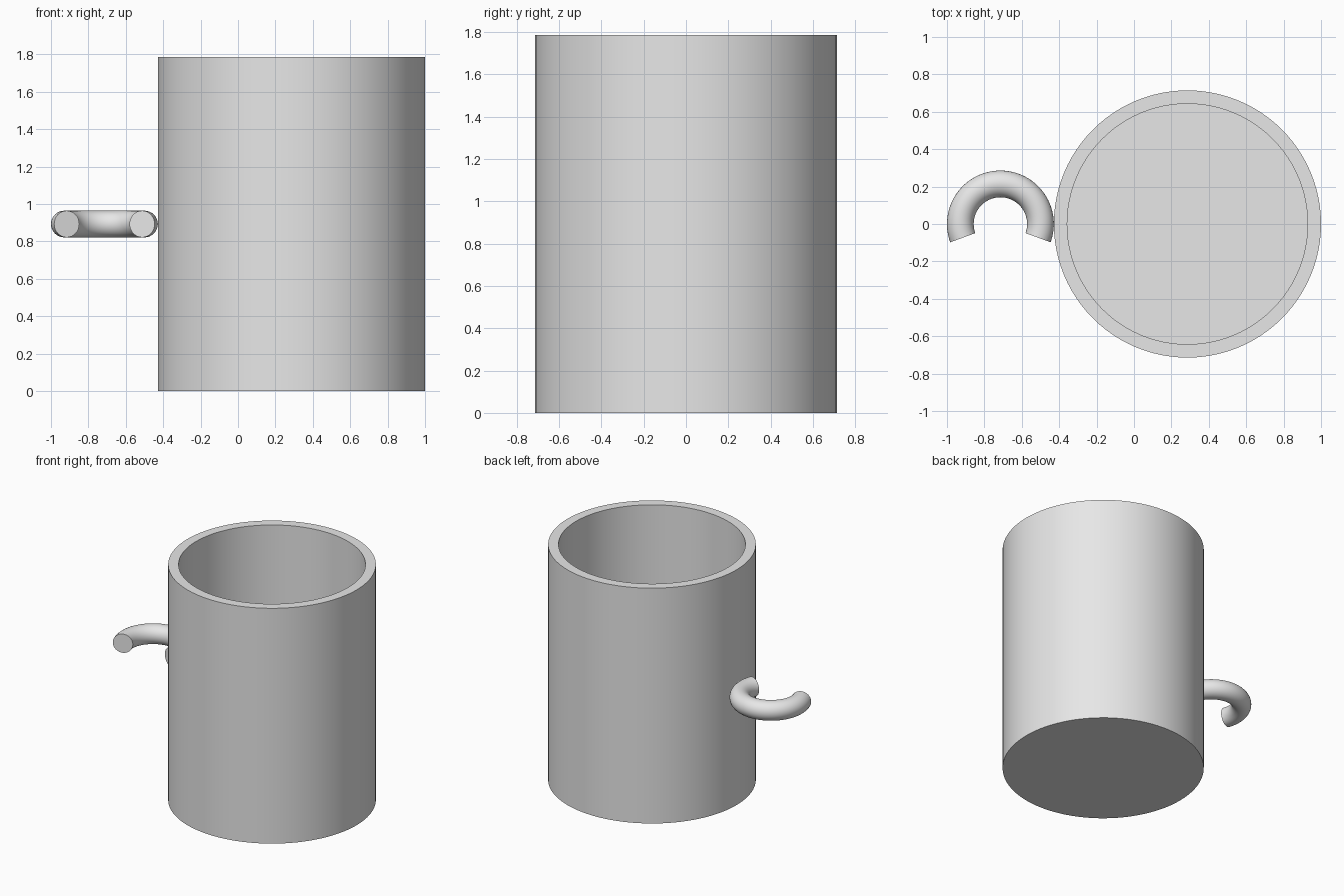
import bpy
import bmesh
import math
from mathutils import Matrix, Vector

cube = bpy.data.objects.get("Cube")
if cube:
    bpy.data.objects.remove(cube, do_unlink=True)

UNIT = 1 / 1.4            # outer radius of the cup
WALL = 0.1 * UNIT
HEIGHT = 2.5 * UNIT
CUP_X = 1 - UNIT

grey = bpy.data.materials.new("plain_grey")
grey.use_nodes = True
grey.diffuse_color = (0.8, 0.8, 0.8, 1)
grey.node_tree.nodes["Principled BSDF"].inputs["Base Color"].default_value = (0.8, 0.8, 0.8, 1)


def finish(bm, name, location):
    """Turn a bmesh into a smooth-shaded object with crisp rims."""
    bmesh.ops.remove_doubles(bm, verts=bm.verts, dist=1e-5)
    bmesh.ops.recalc_face_normals(bm, faces=bm.faces)
    mesh = bpy.data.meshes.new(name)
    bm.to_mesh(mesh)
    bm.free()
    mesh.materials.append(grey)
    obj = bpy.data.objects.new(name, mesh)
    obj.location = location
    bpy.context.collection.objects.link(obj)
    bpy.ops.object.select_all(action="DESELECT")
    obj.select_set(True)
    bpy.context.view_layer.objects.active = obj
    bpy.ops.object.shade_smooth_by_angle(angle=math.radians(30))


# Cup: wall and floor profile revolved around the vertical axis
bm = bmesh.new()
profile = [(0, 0), (UNIT, 0), (UNIT, HEIGHT),
           (UNIT - WALL, HEIGHT), (UNIT - WALL, WALL), (0, WALL)]
verts = [bm.verts.new((r, 0, z)) for r, z in profile]
edges = [bm.edges.new(pair) for pair in zip(verts, verts[1:])]
bmesh.ops.spin(bm, geom=verts + edges, cent=(0, 0, 0), axis=(0, 0, 1),
               angle=math.tau, steps=96, use_duplicate=False)
finish(bm, "cup_body", (CUP_X, 0, 0))

# Handle: flat-ended partial ring lying level beside the cup
bm = bmesh.new()
start, sweep = math.radians(-20), math.radians(220)
turn = Matrix.Rotation(start, 4, "Z")
place = turn @ Matrix.Translation(Vector((3 * WALL, 0, 0))) @ Matrix.Rotation(math.pi / 2, 4, "X")
bmesh.ops.create_circle(bm, cap_ends=False, segments=32, radius=WALL, matrix=place)
result = bmesh.ops.spin(bm, geom=bm.verts[:] + bm.edges[:], cent=(0, 0, 0),
                        axis=(0, 0, 1), angle=sweep, steps=48, use_duplicate=False)
bmesh.ops.holes_fill(bm, edges=[e for e in bm.edges if e.is_boundary], sides=0)
finish(bm, "handle", (-1 + 4 * WALL, 0, HEIGHT / 2))
